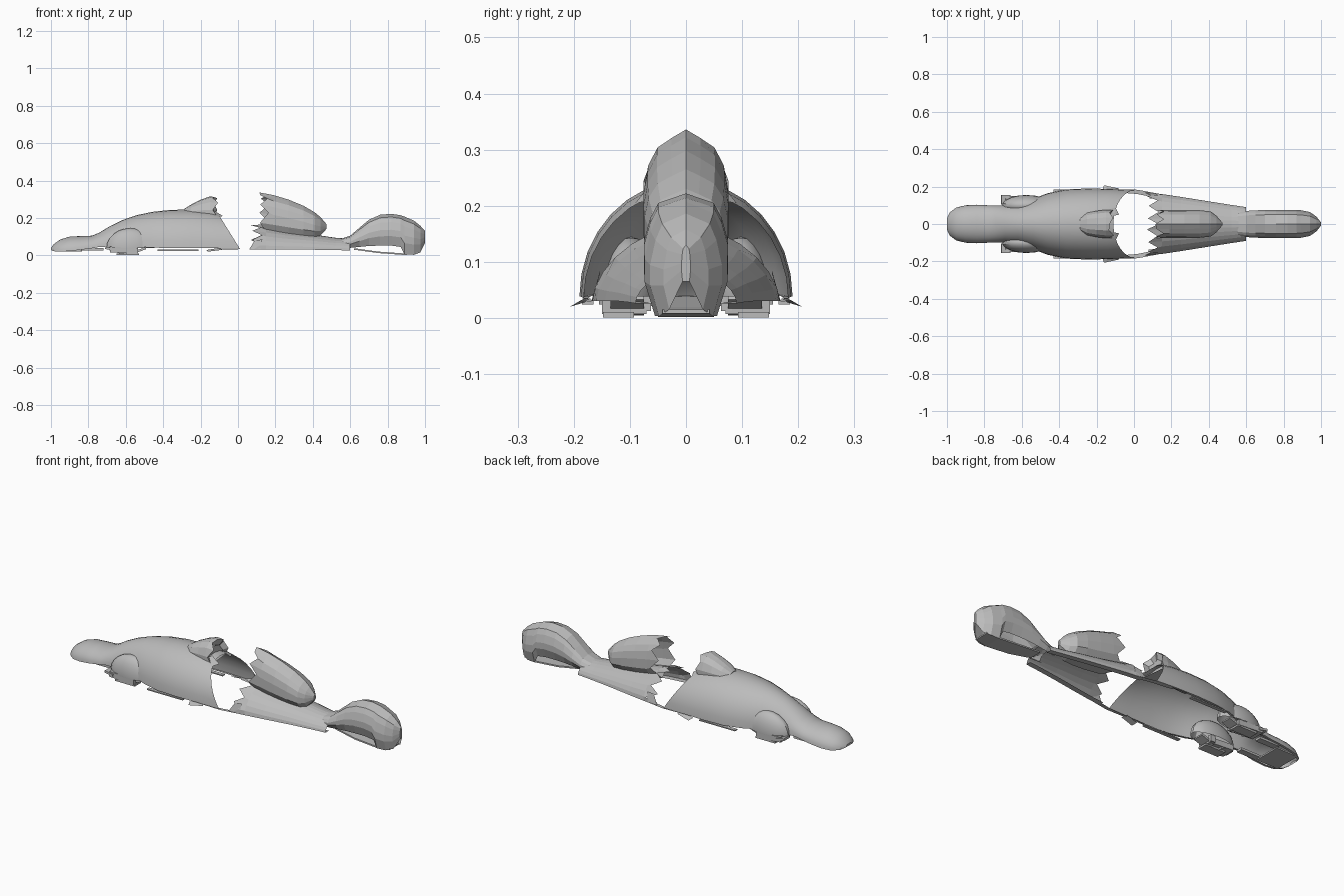
import bpy, bmesh, math, random
from mathutils import Matrix

if "Cube" in bpy.data.objects:
    bpy.data.objects.remove(bpy.data.objects["Cube"])
random.seed(4)

grey = bpy.data.materials.new("hull grey")
grey.diffuse_color = (0.5, 0.5, 0.5, 1)
grey.use_nodes = True
grey.node_tree.nodes["Principled BSDF"].inputs["Base Color"].default_value = grey.diffuse_color

def finish(name, bm, smooth=None):
    bmesh.ops.recalc_face_normals(bm, faces=bm.faces)
    me = bpy.data.meshes.new(name)
    bm.to_mesh(me)
    bm.free()
    me.materials.append(grey)
    ob = bpy.data.objects.new(name, me)
    bpy.context.collection.objects.link(ob)
    if smooth:
        bpy.ops.object.select_all(action='DESELECT')
        ob.select_set(True)
        bpy.context.view_layer.objects.active = ob
        bpy.ops.object.shade_smooth_by_angle(angle=math.radians(smooth))
    return ob

def arch(n, p=1.0):
    # half-ellipse section in fractions of (half width, height)
    out = []
    for i in range(n + 1):
        a = math.pi * i / n
        c, s = math.cos(a), max(0, math.sin(a))
        out.append((math.copysign(abs(c) ** p, c), s ** p))
    return out

def loft(name, shape, secs, closed=False, flange=0.0, cap=(False, False),
         jag={}, shear={}, smooth=None):
    # sections are (x, half width, bottom z, top z)
    bm = bmesh.new()
    rings = []
    for k, (x, w, zb, zt) in enumerate(secs):
        ring = []
        for i, (u, v) in enumerate(shape):
            dx = shear.get(k, 0) * (1 - v)
            if k in jag:
                dx += jag[k] * (1 if i % 2 else -1) * random.uniform(0.5, 1)
            ring.append(bm.verts.new((x + dx, u * w, zb + v * (zt - zb))))
        if flange:
            f = min(flange, w * 0.6)
            a, b = ring[0].co, ring[-1].co
            ring.insert(0, bm.verts.new((a.x, w - f, zb)))
            ring.append(bm.verts.new((b.x, f - w, zb)))
        rings.append(ring)
    n = len(rings[0])
    for r, q in zip(rings, rings[1:]):
        for i in range(n if closed else n - 1):
            j = (i + 1) % n
            bm.faces.new((r[i], r[j], q[j], q[i]))
    if cap[0]:
        bm.faces.new(rings[0])
    if cap[1]:
        bm.faces.new(rings[-1])
    return finish(name, bm, smooth)

def plate(name, loc, size, rot=(0, 0, 0)):
    bm = bmesh.new()
    bmesh.ops.create_cube(bm, size=1)
    bmesh.ops.scale(bm, vec=size, verts=bm.verts)
    for ax, a in zip("XYZ", rot):
        bmesh.ops.rotate(bm, cent=(0, 0, 0), matrix=Matrix.Rotation(a, 3, ax), verts=bm.verts)
    bmesh.ops.translate(bm, vec=loc, verts=bm.verts)
    return finish(name, bm)

def shard(name, pts):
    bm = bmesh.new()
    bm.faces.new([bm.verts.new(p) for p in pts])
    return finish(name, bm)

# Front hull: rounded nose swelling into an open shell with a slanted broken end
loft("front_hull", arch(16), [
    (-1.0, .03, .028, .04), (-.985, .062, .022, .06), (-.95, .088, .02, .085),
    (-.9, .1, .023, .1), (-.84, .103, .03, .103), (-.78, .1, .038, .105),
    (-.74, .099, .045, .122), (-.69, .1, .045, .153), (-.62, .11, .045, .188),
    (-.54, .135, .045, .215), (-.46, .165, .042, .232), (-.36, .185, .038, .243),
    (-.25, .19, .038, .245), (-.15, .187, .038, .24), (-.11, .182, .035, .228)],
    flange=.012, cap=(True, False), shear={13: .04, 14: .12}, smooth=25)

# Broken floor beneath the nose
plate("nose_floor", (-.9, 0, .025), (.13, .15, .008))
for s in (-1, 1):
    plate("nose_under_rail", (-.78, s * .07, .033), (.12, .035, .012))

# Broken spine fairing, front part
spine = [(0, 1), (.45, .94), (.8, .72), (1, .35), (1, 0), (-1, 0), (-1, .35), (-.8, .72), (-.45, .94)]
loft("front_spine", spine, [
    (-.29, .035, .225, .247), (-.25, .06, .215, .272), (-.2, .07, .21, .297),
    (-.15, .076, .205, .315), (-.12, .076, .205, .312), (-.135, .05, .215, .28)],
    closed=True, cap=(True, True), jag={4: .015, 5: .01})

# Broken spine fairing, rear part ending in a faceted point
pod = [(0, 1), (.34, .93), (.68, .85), (.9, .7), (1, .5), (1, .25), (.6, 0),
       (-.6, 0), (-1, .25), (-1, .5), (-.9, .7), (-.68, .85), (-.34, .93)]
loft("rear_spine", pod, [
    (.14, .075, .12, .336), (.19, .076, .11, .322), (.27, .076, .1, .298),
    (.35, .074, .095, .265), (.41, .067, .095, .23), (.44, .045, .105, .205),
    (.472, .008, .14, .168)],
    closed=True, cap=(False, True), jag={0: .028})

# Rear hull: tapering shell, torn at its front edge
loft("rear_hull", arch(14, 1.15), [
    (.1, .167, .03, .165), (.15, .16, .03, .152), (.25, .145, .03, .133),
    (.4, .121, .03, .112), (.52, .102, .028, .094), (.6, .09, .026, .088)],
    flange=.03, jag={0: .033})

# Tail bulb with raised side openings and a wedge-shaped end
tail = [(.75, 0), (1, .3), (1, .5), (.85, .74), (.66, .9), (0, 1),
        (-.66, .9), (-.85, .74), (-1, .5), (-1, .3), (-.75, 0)]
loft("tail_bulb", tail, [
    (.54, .06, .035, .085), (.6, .07, .04, .105), (.65, .073, .045, .148),
    (.7, .075, .05, .19), (.76, .075, .052, .217), (.82, .075, .052, .222),
    (.87, .075, .045, .214), (.89, .074, .004, .207), (.94, .064, .003, .186),
    (.975, .04, .015, .158), (1.0, .008, .065, .13)], cap=(False, True))

# Keel strip below the tail openings
loft("tail_keel", [(1, 0), (1, 1), (-1, 1), (-1, 0)], [
    (.62, .035, .03, .038), (.75, .048, .012, .02), (.89, .05, .002, .01),
    (.96, .042, .008, .015)], closed=True, cap=(True, True))

for s in (-1, 1):
    # Side pod beside the nose
    bm = bmesh.new()
    bmesh.ops.create_uvsphere(bm, u_segments=18, v_segments=12, radius=1)
    bmesh.ops.bisect_plane(bm, geom=bm.verts[:] + bm.edges[:] + bm.faces[:],
                           plane_co=(0, 0, -.02), plane_no=(0, 0, -1), clear_outer=True)
    for v in bm.verts:
        v.co = (-.575 + v.co.x * .13, s * (.1 + v.co.y * .055), .04 + v.co.z * .105)
    finish("side_pod", bm, 30)
    # Wrecked running gear under the pod
    plate("pod_front_plate", (-.685, s * .13, .035), (.05, .05, .012), (0, .2, 0))
    plate("running_gear", (-.61, s * .11, .027), (.15, .08, .03), (0, .06, 0))
    plate("running_gear", (-.65, s * .105, .025), (.08, .06, .018), (0, .3, 0))
    plate("running_gear", (-.59, s * .12, .006), (.12, .055, .01))
    plate("running_gear", (-.53, s * .105, .025), (.08, .06, .012), (0, -.35, 0))
    plate("gear_strut", (-.55, s * .072, .03), (.03, .02, .035))
    # Bent lower skirt strips and loose flaps
    plate("skirt_strip", (-.32, s * .175, .027), (.22, .02, .006))
    shard("hull_flap", [(-.17, s * .18, .028), (-.16, s * .207, .02),
                        (-.08, s * .19, .03), (-.1, s * .17, .04)])
    # Thin rail joining the two halves
    shard("joining_rail", [(-.1, s * .185, .035), (.02, s * .183, .032), (.14, s * .16, .03),
                           (.14, s * .135, .03), (.02, s * .16, .03), (-.1, s * .17, .033)])
    # Torn side tips on the rear hull
    shard("torn_tip", [(.06, s * .168, .032), (.12, s * .164, .03), (.13, s * .153, .085), (.09, s * .153, .08)])
    # Torn spikes around the broken front spine
    shard("spine_spike", [(-.15, s * .07, .23), (-.1, s * .09, .205), (-.08, s * .05, .21), (-.13, s * .04, .24)])
